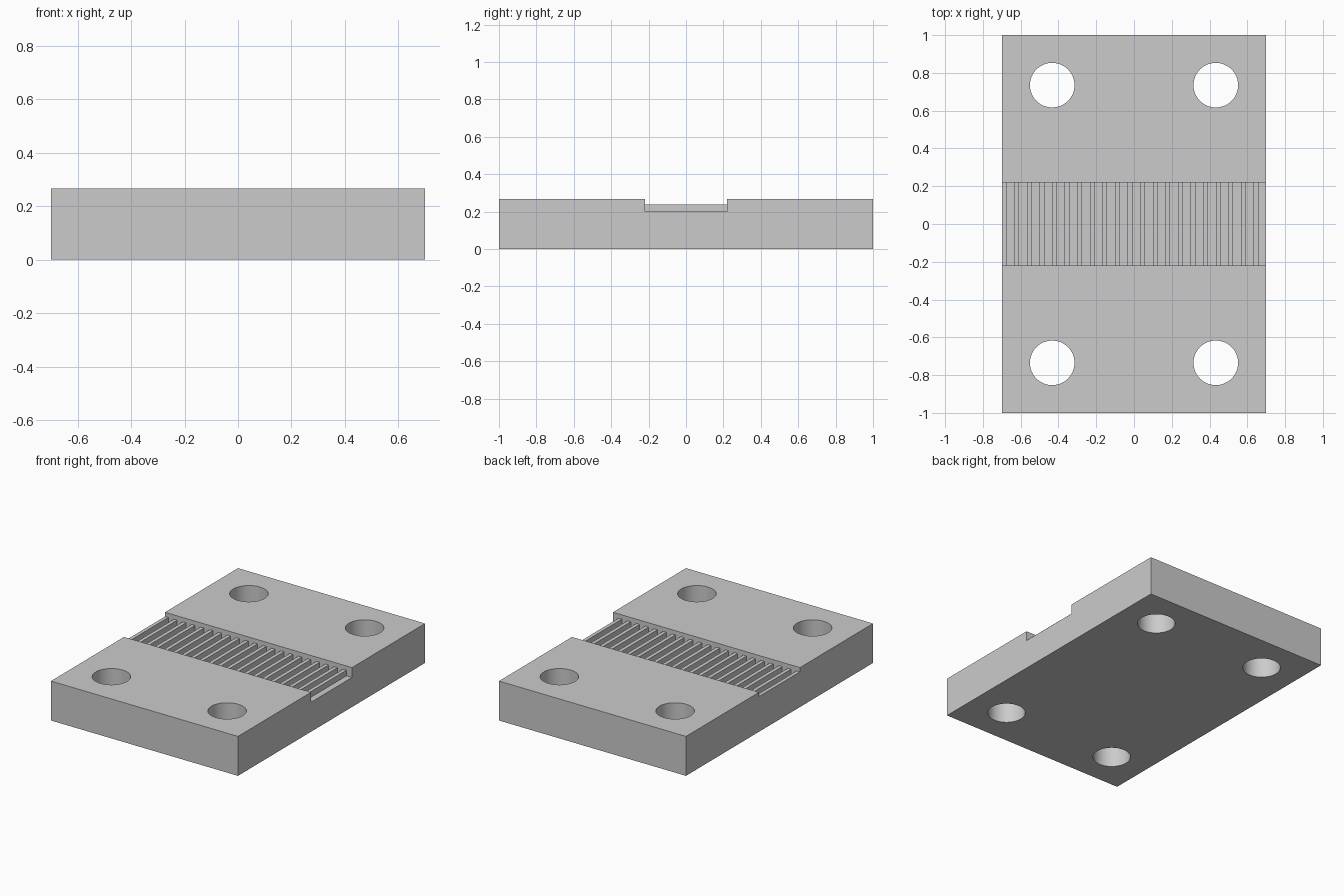
import bpy
import bmesh
from mathutils import Matrix

HALF_X, HALF_Y, HEIGHT = 0.7, 1.0, 0.267
SLOT_Y, FLOOR_Z, TOOTH_Z = 0.219, 0.2, 0.238
PITCH, TOOTH_W = 1.4 / 21, 0.025
HOLE_X, HOLE_Y, HOLE_R = 0.433, 0.735, 0.118

if "Cube" in bpy.data.objects:
    bpy.data.objects.remove(bpy.data.objects["Cube"], do_unlink=True)

grey = bpy.data.materials.new("plain_grey")
grey.use_nodes = True
colour = (0.6, 0.6, 0.6, 1)
grey.diffuse_color = colour
grey.node_tree.nodes["Principled BSDF"].inputs["Base Color"].default_value = colour


def make_object(name, bm):
    bmesh.ops.recalc_face_normals(bm, faces=bm.faces)
    mesh = bpy.data.meshes.new(name)
    bm.to_mesh(mesh)
    bm.free()
    mesh.materials.append(grey)
    obj = bpy.data.objects.new(name, mesh)
    bpy.context.collection.objects.link(obj)
    return obj


def extrude_profile(bm, points, vector):
    face = bm.faces.new([bm.verts.new(p) for p in points])
    result = bmesh.ops.extrude_face_region(bm, geom=[face], use_keep_orig=True)
    verts = [v for v in result["geom"] if isinstance(v, bmesh.types.BMVert)]
    bmesh.ops.translate(bm, verts=verts, vec=vector)


# Base plate with a cross slot, extruded from its side profile
bm = bmesh.new()
half = [(HALF_Y, 0), (HALF_Y, HEIGHT), (SLOT_Y, HEIGHT), (SLOT_Y, FLOOR_Z)]
outline = half + [(-y, z) for y, z in reversed(half)]
extrude_profile(bm, [(-HALF_X, y, z) for y, z in outline], (2 * HALF_X, 0, 0))
plate = make_object("slotted_plate", bm)

# Four round screw holes
bm = bmesh.new()
for sx in (-1, 1):
    for sy in (-1, 1):
        bmesh.ops.create_cone(
            bm, cap_ends=True, segments=64, radius1=HOLE_R, radius2=HOLE_R, depth=1,
            matrix=Matrix.Translation((sx * HOLE_X, sy * HOLE_Y, HEIGHT / 2)))
cutter = make_object("hole_cutter", bm)
cutter.hide_render = True

boolean = plate.modifiers.new("screw_holes", "BOOLEAN")
boolean.operation = "DIFFERENCE"
boolean.solver = "EXACT"
boolean.object = cutter
bpy.context.view_layer.objects.active = plate
plate.select_set(True)
bpy.ops.object.modifier_apply(modifier=boolean.name)
bpy.data.objects.remove(cutter, do_unlink=True)
bpy.ops.object.shade_smooth_by_angle(angle=0.52)

# Row of belt-gripping teeth across the slot floor
bm = bmesh.new()
for i in range(21):
    x0 = -HALF_X + i * PITCH
    x1 = x0 + TOOTH_W
    extrude_profile(bm, [(x0, -SLOT_Y, FLOOR_Z), (x1, -SLOT_Y, FLOOR_Z),
                         (x1, -SLOT_Y, TOOTH_Z), (x0, -SLOT_Y, TOOTH_Z)],
                    (0, 2 * SLOT_Y, 0))
make_object("grip_teeth", bm)
